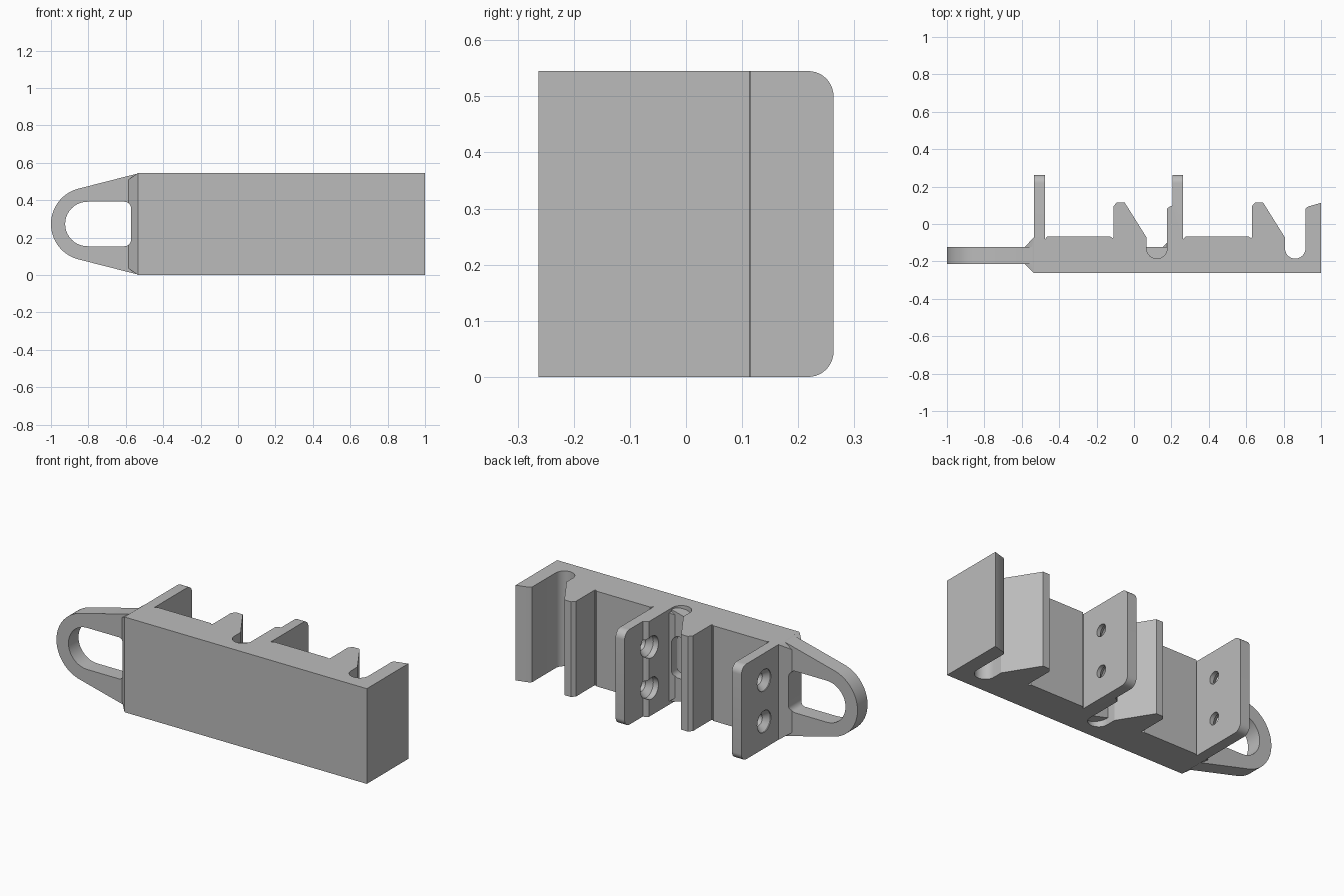
import bpy, bmesh, math
from mathutils import Vector

if "Cube" in bpy.data.objects:
    bpy.data.objects.remove(bpy.data.objects["Cube"])

H, MID, PITCH = 0.545, 0.2725, 0.74
FRONT, BACK, TIP = -0.263, -0.072, 0.263

grey = bpy.data.materials.new("plain grey")
grey.diffuse_color = (0.5, 0.5, 0.5, 1)
grey.use_nodes = True
grey.node_tree.nodes["Principled BSDF"].inputs["Base Color"].default_value = grey.diffuse_color


def finish(name, bm):
    bmesh.ops.recalc_face_normals(bm, faces=bm.faces)
    me = bpy.data.meshes.new(name)
    bm.to_mesh(me)
    bm.free()
    me.materials.append(grey)
    ob = bpy.data.objects.new(name, me)
    bpy.context.collection.objects.link(ob)
    return ob


def prism(name, pts, axis, lo, hi):
    """Extrude a 2D outline along axis 0 (y,z), 1 (x,z) or 2 (x,y)."""
    def place(p, d):
        c = list(p)
        c.insert(axis, d)
        return Vector(c)
    bm = bmesh.new()
    f = bm.faces.new([bm.verts.new(place(p, lo)) for p in pts])
    new = bmesh.ops.extrude_face_region(bm, geom=[f])["geom"]
    move = place((0, 0), hi - lo)
    bmesh.ops.translate(bm, vec=move, verts=[v for v in new if isinstance(v, bmesh.types.BMVert)])
    return finish(name, bm)


def arc(cx, cy, r, a0, a1, n):
    return [(cx + r * math.cos(math.radians(a0 + (a1 - a0) * i / n)),
             cy + r * math.sin(math.radians(a0 + (a1 - a0) * i / n))) for i in range(n + 1)]


def combine(ob, other, op):
    m = ob.modifiers.new(op.lower(), "BOOLEAN")
    m.operation, m.solver, m.object = op, "EXACT", other
    bpy.context.view_layer.objects.active = ob
    bpy.ops.object.modifier_apply(modifier=m.name)
    bpy.data.objects.remove(other)


def bay(x):
    """Back outline of one bay: recess, sloped hook, round slot and straight tab."""
    return ([(x + .06, BACK - .008), (x + .07, BACK + .004), (x + .41, BACK + .004),
             (x + .42, BACK - .004), (x + .425, BACK), (x + .425, .095), (x + .443, .115),
             (x + .485, .115), (x + .602, BACK)]
            + arc(x + .657, -.13, .055, 180, 360, 20)
            + [(x + .712, .082), (x + .725, .093)])


# main bar with hooks and slots
outline = ([(1, FRONT), (-.535, FRONT), (-.535, BACK - .008)] + bay(-.535)
           + [(.205, .098), (.205, BACK - .008)] + bay(.205) + [(1, .113)])
bar = prism("bracket_bar", outline, 2, 0, H)

# rounded mounting flanges
for x in (-.535, .205):
    R = .045
    shape = ([(BACK - .03, 0)] + arc(TIP - R, R, R, -90, 0, 10)
             + arc(TIP - R, H - R, R, 0, 90, 10) + [(BACK - .03, H)])
    combine(bar, prism("flange", shape, 0, x, x + .06 if x < 0 else x + .057), "UNION")

# pull loop, repeated where the second bay begins
for shift in (0, PITCH):
    cx = -.805 + shift
    root = -.53 + shift
    loop = prism("loop", [(root, H - .001)] + arc(cx, MID, .195, 105, 255, 40) + [(root, .001)],
                 1, -.214, -.123)
    # flared root joining the loop to the bar
    bm = bmesh.new()
    for px, y0, y1, inset in ((-.585, -.214, -.123, .035), (-.535, FRONT, BACK, 0)):
        for y in (y0, y1):
            for z in (inset, H - inset):
                bm.verts.new((px + shift, y, z))
    bmesh.ops.convex_hull(bm, input=bm.verts)
    combine(loop, finish("loop_root", bm), "UNION")
    # finger opening
    xe = -.572 + shift
    opening = (arc(cx, MID, .119, 90, 270, 32) + arc(xe - .035, MID - .084, .035, 270, 360, 8)
               + arc(xe - .035, MID + .084, .035, 0, 90, 8))
    combine(loop, prism("opening", opening, 1, -.5, .5), "DIFFERENCE")
    combine(bar, loop, "UNION")

# countersunk screw holes through the flanges
for x in (-.535, .205):
    for z in (MID - .118, MID + .118):
        bm = bmesh.new()
        prev = None
        for px, r in ((x - .09, .062), (x + .005, .062), (x + .035, .034), (x + .09, .034)):
            ring = [bm.verts.new((px, b, c)) for b, c in arc(.058, z, r, 0, 360 - 11.25, 31)]
            if prev is None:
                bm.faces.new(ring)
            else:
                for i in range(32):
                    j = (i + 1) % 32
                    bm.faces.new((prev[i], prev[j], ring[j], ring[i]))
            prev = ring
        bm.faces.new(prev)
        combine(bar, finish("screw_hole", bm), "DIFFERENCE")

bpy.ops.object.select_all(action="DESELECT")
bar.select_set(True)
bpy.context.view_layer.objects.active = bar
bpy.ops.object.shade_smooth_by_angle(angle=math.radians(25))
